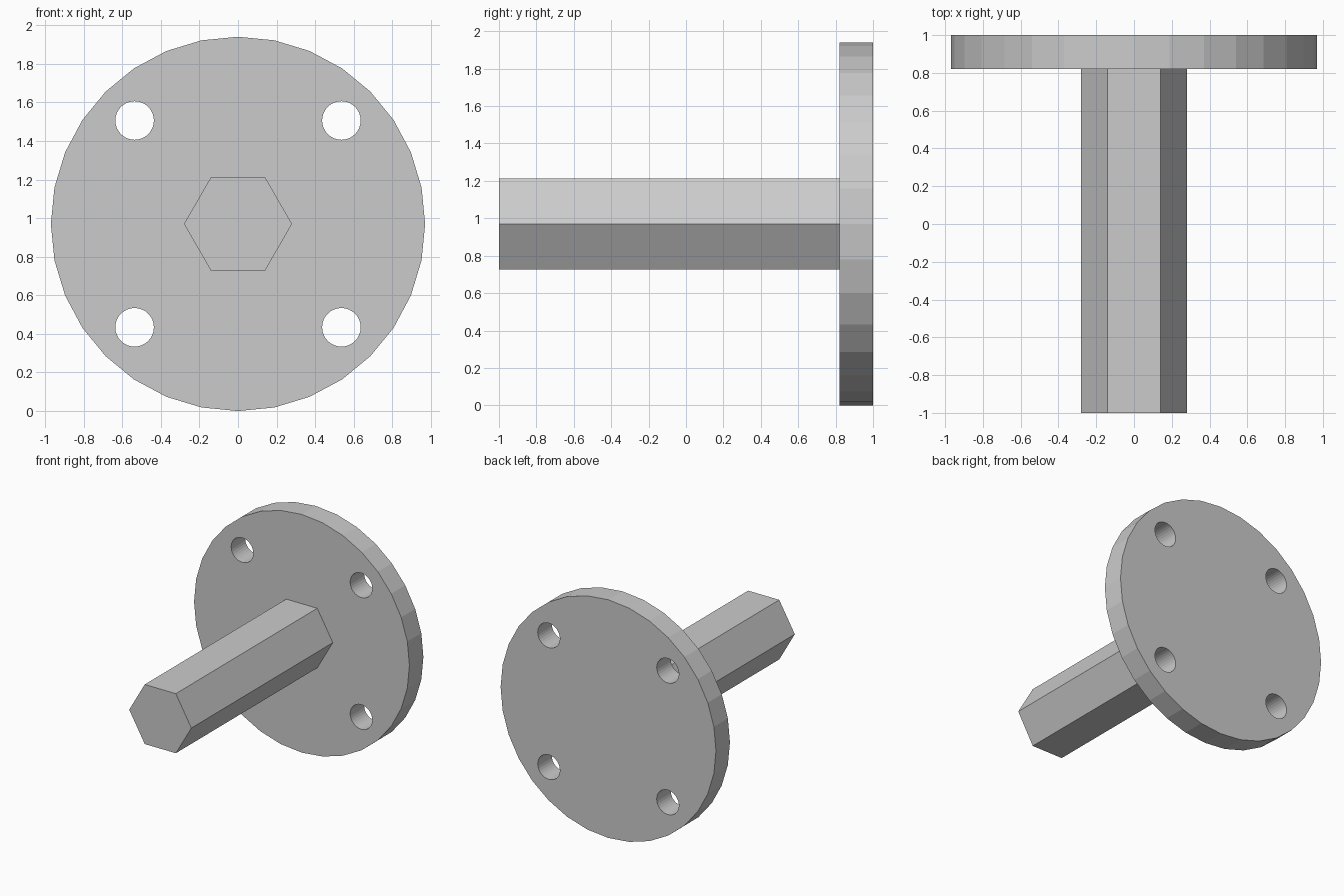
import bpy
from math import pi, cos, sin

if "Cube" in bpy.data.objects:
    bpy.data.objects.remove(bpy.data.objects["Cube"])

CENTRE_Z = 0.97


def prism(name, sides, radius, y0, y1, x=0.0, z=CENTRE_Z, turn=0.0):
    """Closed prism along y, first corner pointing to +x plus turn."""
    pts = [(x + radius * cos(turn + 2 * pi * i / sides),
            z + radius * sin(turn + 2 * pi * i / sides)) for i in range(sides)]
    verts = [(px, y, pz) for y in (y0, y1) for px, pz in pts]
    faces = [tuple(range(sides)), tuple(reversed(range(sides, 2 * sides)))]
    for i in range(sides):
        j = (i + 1) % sides
        faces.append((j, i, i + sides, j + sides))
    mesh = bpy.data.meshes.new(name)
    mesh.from_pydata(verts, [], faces)
    obj = bpy.data.objects.new(name, mesh)
    bpy.context.collection.objects.link(obj)
    return obj


# round flange plate
flange = prism("flange", 32, 0.97, 0.82, 1.0)

# four bolt holes
for sx in (-1, 1):
    for sz in (-1, 1):
        cutter = prism("bolt_hole_cutter", 32, 0.1, 0.7, 1.1,
                       0.536 * sx, CENTRE_Z + 0.536 * sz)
        cutter.hide_render = True
        mod = flange.modifiers.new("bolt_hole", 'BOOLEAN')
        mod.operation = 'DIFFERENCE'
        mod.solver = 'EXACT'
        mod.object = cutter
        bpy.context.view_layer.objects.active = flange
        bpy.ops.object.modifier_apply(modifier=mod.name)
        bpy.data.objects.remove(cutter)

# hexagonal shaft
prism("hex_shaft", 6, 0.28, -1.0, 0.82)
